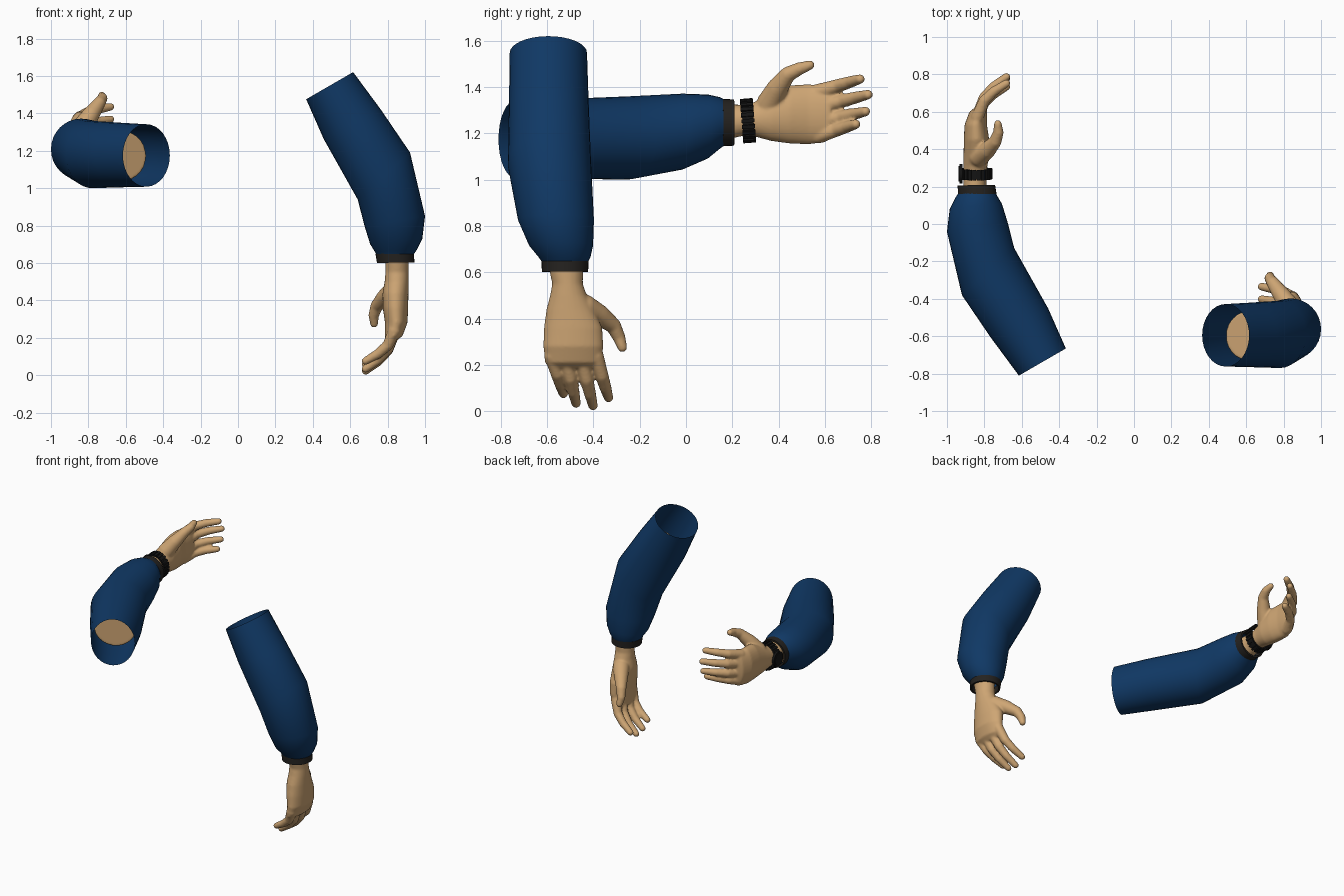
import bpy, bmesh, math
from mathutils import Matrix, Vector

if "Cube" in bpy.data.objects:
    bpy.data.objects.remove(bpy.data.objects["Cube"])


def material(name, rgb):
    m = bpy.data.materials.new(name)
    m.use_nodes = True
    m.diffuse_color = (*rgb, 1)
    bsdf = m.node_tree.nodes["Principled BSDF"]
    bsdf.inputs["Base Color"].default_value = (*rgb, 1)
    bsdf.inputs["Roughness"].default_value = 0.8
    return m


BLUE = material("blue cloth", (0.005, 0.04, 0.13))
SKIN = material("skin", (0.62, 0.38, 0.175))
CUFF = material("dark cuff", (0.018, 0.016, 0.014))
BLACK = material("black strap", (0.007, 0.007, 0.007))

# The arm is modelled hanging; the other arm is its mirror, raised backwards
LEFT = Matrix.Identity(4)
RIGHT = Matrix(((-1, 0, 0, 0), (0, 0, -1, 0.81), (0, 1, 0, 1.77), (0, 0, 0, 1)))


def loft(bm, rings, sides=32, cap=False, closed=False):
    """Join elliptical rings (x, y, z, half width, half depth, tilt in degrees)."""
    loops = []
    for x, y, z, a, b, tilt in rings:
        t = math.radians(tilt)
        loop = []
        for i in range(sides):
            ang = 2 * math.pi * i / sides
            u = a * math.cos(ang)
            loop.append(bm.verts.new((x + u * math.cos(t), y + b * math.sin(ang),
                                      z + u * math.sin(t))))
        loops.append(loop)
    pairs = list(zip(loops, loops[1:]))
    if closed:
        pairs.append((loops[-1], loops[0]))
    for lo, hi in pairs:
        for i in range(sides):
            j = (i + 1) % sides
            bm.faces.new((lo[i], lo[j], hi[j], hi[i]))
    if cap:
        bm.faces.new(loops[0])
        bm.faces.new(loops[-1])


def digit(bm, points, radii):
    """Rounded tapering chain of segments."""
    pts = [Vector(p) for p in points]
    for p, r in zip(pts, radii):
        bmesh.ops.create_icosphere(bm, subdivisions=3, radius=r,
                                   matrix=Matrix.Translation(p))
    for p, q, r, s in zip(pts, pts[1:], radii, radii[1:]):
        d = q - p
        rot = d.to_track_quat('Z', 'Y').to_matrix().to_4x4()
        bmesh.ops.create_cone(bm, cap_ends=True, segments=20, radius1=r, radius2=s,
                              depth=d.length,
                              matrix=Matrix.Translation((p + q) / 2) @ rot)


def finish(bm, name, mat, pose, angle=40):
    bmesh.ops.recalc_face_normals(bm, faces=bm.faces)
    bm.transform(pose)
    if pose.determinant() < 0:
        bmesh.ops.reverse_faces(bm, faces=bm.faces)
    me = bpy.data.meshes.new(name)
    bm.to_mesh(me)
    bm.free()
    me.materials.append(mat)
    me.shade_smooth()
    me.set_sharp_from_angle(angle=math.radians(angle))
    ob = bpy.data.objects.new(name, me)
    bpy.context.scene.collection.objects.link(ob)
    return ob


def build_arm(side, pose):
    # Sleeve: open at the shoulder, bent at the elbow, gathered at the wrist
    bm = bmesh.new()
    loft(bm, [(0.49, -0.595, 1.548, 0.145, 0.167, 30),
              (0.612, -0.593, 1.34, 0.172, 0.172, 27),
              (0.78, -0.59, 1.065, 0.188, 0.18, 42),
              (0.838, -0.562, 0.825, 0.164, 0.164, 9),
              (0.846, -0.54, 0.715, 0.14, 0.138, 6),
              (0.843, -0.525, 0.665, 0.112, 0.112, 2),
              (0.841, -0.523, 0.645, 0.1, 0.1, 2)])
    finish(bm, side + "_sleeve", BLUE, pose, 60)

    # Cuff band
    bm = bmesh.new()
    loft(bm, [(0.843, -0.523, 0.602, 0.1, 0.1, 1),
              (0.838, -0.523, 0.652, 0.103, 0.102, 2),
              (0.838, -0.523, 0.652, 0.085, 0.085, 2),
              (0.843, -0.523, 0.602, 0.088, 0.088, 1)], closed=True)
    finish(bm, side + "_cuff", CUFF, pose)

    # Forearm, wrist and palm
    bm = bmesh.new()
    loft(bm, [(0.61, -0.598, 1.35, 0.14, 0.132, 30),
              (0.77, -0.59, 1.07, 0.135, 0.13, 38),
              (0.838, -0.56, 0.82, 0.11, 0.11, 9),
              (0.848, -0.53, 0.69, 0.075, 0.08, 0),
              (0.851, -0.518, 0.61, 0.062, 0.073, 0),
              (0.85, -0.512, 0.55, 0.062, 0.066, 0),
              (0.848, -0.508, 0.5, 0.064, 0.079, 0),
              (0.842, -0.5, 0.44, 0.069, 0.103, 0),
              (0.842, -0.488, 0.36, 0.068, 0.126, 0),
              (0.846, -0.487, 0.28, 0.06, 0.13, 0),
              (0.833, -0.487, 0.21, 0.047, 0.122, 0),
              (0.818, -0.487, 0.185, 0.03, 0.108, 0)], cap=True)

    # Fingers curl inward: (base y, tip y, tip z)
    for y0, y1, z1 in [(-0.39, -0.335, 0.058), (-0.455, -0.402, 0.023),
                       (-0.522, -0.475, 0.034), (-0.58, -0.53, 0.076)]:
        path = [(x, y0 + (y1 - y0) * f, 0.24 + (z1 - 0.24) * f)
                for x, f in zip((0.837, 0.802, 0.75, 0.682), (0, 0.48, 0.76, 1))]
        digit(bm, path, (0.034, 0.029, 0.026, 0.021))

    # Thumb
    digit(bm, [(0.83, -0.44, 0.45), (0.785, -0.375, 0.415), (0.742, -0.315, 0.37),
               (0.725, -0.29, 0.32), (0.728, -0.275, 0.275)],
          (0.055, 0.046, 0.034, 0.028, 0.021))
    hand = finish(bm, side + "_hand", SKIN, pose)

    # Blend the pieces into one skin
    remesh = hand.modifiers.new("Blend", 'REMESH')
    remesh.mode = 'VOXEL'
    remesh.voxel_size = 0.007
    remesh.use_smooth_shade = True
    smooth = hand.modifiers.new("Soften", 'SMOOTH')
    smooth.factor = 0.5
    smooth.iterations = 5


def build_watch(pose):
    cx, cy, cz, a, b = 0.843, -0.515, 0.542, 0.08, 0.09
    # Strap band with raised links
    bm = bmesh.new()
    loft(bm, [(cx, cy, cz - 0.024, a, b, 0), (cx, cy, cz + 0.024, a, b, 0),
              (cx, cy, cz + 0.024, a - 0.01, b - 0.01, 0),
              (cx, cy, cz - 0.024, a - 0.01, b - 0.01, 0)], closed=True)
    links = 22
    for i in range(links):
        t = 2 * math.pi * i / links
        place = Matrix.Translation((cx + a * math.cos(t), cy + b * math.sin(t), cz))
        bmesh.ops.create_cube(bm, size=1, matrix=place @ Matrix.Rotation(t, 4, 'Z')
                              @ Matrix.Diagonal((0.012, 0.016, 0.056, 1)))
    tilt = Matrix.Translation((cx, cy, cz)) @ Matrix.Rotation(0.08, 4, 'X') \
        @ Matrix.Translation((-cx, -cy, -cz))
    finish(bm, "watch_strap", BLACK, pose @ tilt)

    # Round watch case on the back of the wrist
    bm = bmesh.new()
    turn = Matrix.Rotation(math.pi / 2, 4, 'Y')
    for r, depth, x in ((0.052, 0.016, 0.925), (0.042, 0.02, 0.927)):
        bmesh.ops.create_cone(bm, cap_ends=True, segments=32, radius1=r, radius2=r,
                              depth=depth,
                              matrix=Matrix.Translation((x, cy, cz)) @ turn)
    finish(bm, "watch_case", BLACK, pose)


build_arm("left", LEFT)
build_arm("right", RIGHT)
build_watch(RIGHT)
